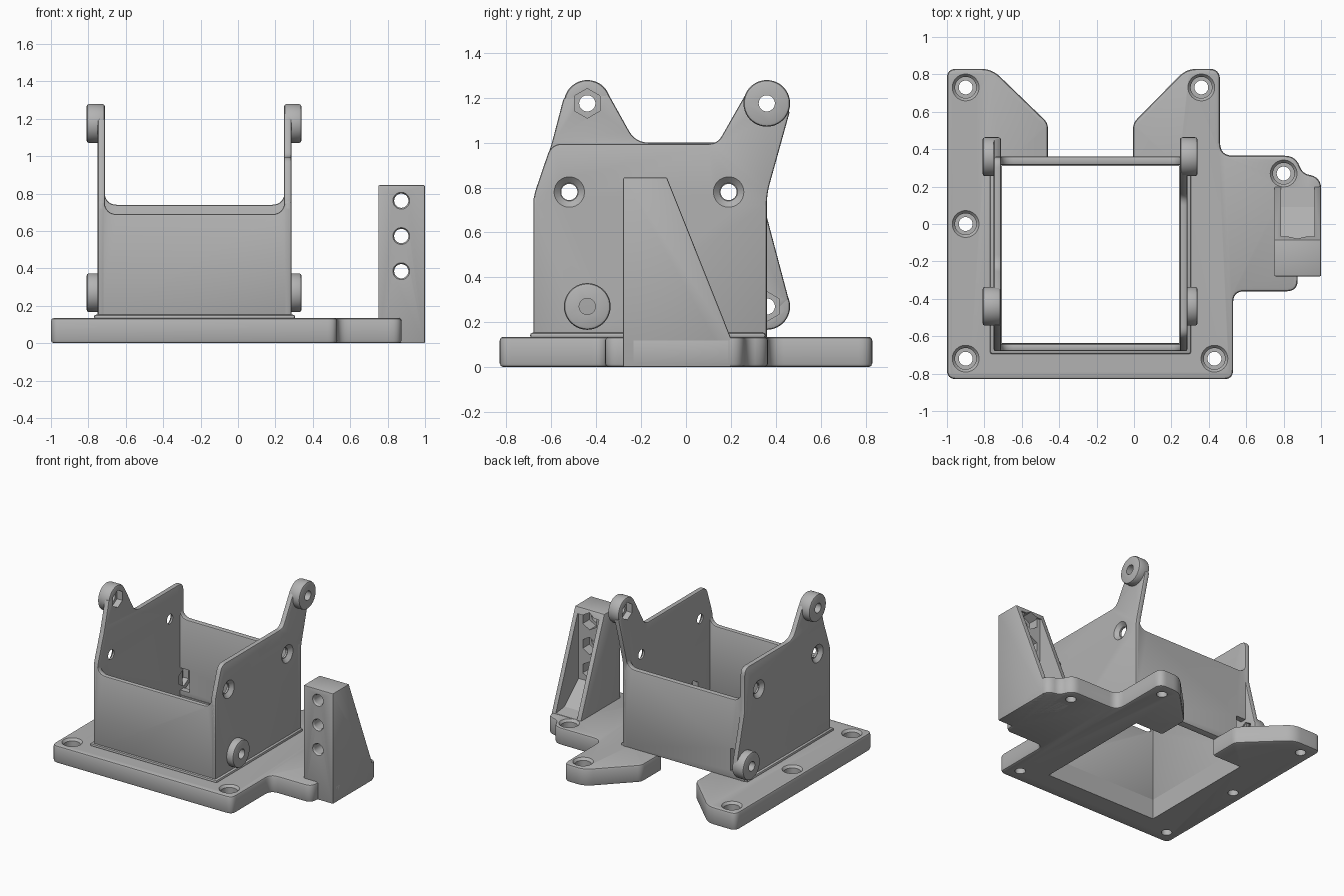
import bpy, bmesh
from mathutils import Vector, Matrix

cube = bpy.data.objects.get("Cube")
if cube:
    bpy.data.objects.remove(cube, do_unlink=True)

grey = bpy.data.materials.new("plain grey")
grey.use_nodes = True
GREY = (0.45, 0.45, 0.45, 1)
grey.diffuse_color = GREY
grey.node_tree.nodes["Principled BSDF"].inputs["Base Color"].default_value = GREY


def rounded(points):
    """Replace each (a, b, radius) corner by a short curve."""
    out = []
    for i, p in enumerate(points):
        c = Vector(p[:2])
        if len(p) < 3:
            out.append(c)
            continue
        before, after = Vector(points[i - 1][:2]), Vector(points[(i + 1) % len(points)][:2])
        a = c + (before - c).normalized() * p[2]
        b = c + (after - c).normalized() * p[2]
        for k in range(7):
            t = k / 6
            out.append(a * (1 - t) ** 2 + c * 2 * t * (1 - t) + b * t * t)
    return out


def add_prism(bm, points, axis, lo, hi):
    """Extrude a closed outline along an axis."""
    place = {"x": lambda p, h: (h, p.x, p.y),
             "y": lambda p, h: (p.x, h, p.y),
             "z": lambda p, h: (p.x, p.y, h)}[axis]
    outline = rounded(points)
    low = [bm.verts.new(place(p, lo)) for p in outline]
    high = [bm.verts.new(place(p, hi)) for p in outline]
    faces = [bm.faces.new(low), bm.faces.new(high)]
    for i in range(len(low)):
        faces.append(bm.faces.new((low[i - 1], low[i], high[i], high[i - 1])))
    bmesh.ops.recalc_face_normals(bm, faces=faces)


def add_rod(bm, start, end, r0, r1=None, sides=40):
    """Cylinder, cone or hexagon between two points."""
    a, b = Vector(start), Vector(end)
    d = b - a
    m = Matrix.Translation((a + b) / 2) @ d.to_track_quat("Z", "Y").to_matrix().to_4x4()
    bmesh.ops.create_cone(bm, cap_ends=True, segments=sides, radius1=r0,
                          radius2=r0 if r1 is None else r1, depth=d.length, matrix=m)


def box(a0, a1, b0, b1):
    return [(a0, b0), (a1, b0), (a1, b1), (a0, b1)]


def make(name, bm):
    mesh = bpy.data.meshes.new(name)
    bm.to_mesh(mesh)
    bm.free()
    mesh.materials.append(grey)
    ob = bpy.data.objects.new(name, mesh)
    bpy.context.collection.objects.link(ob)
    return ob


def apply(ob, mod):
    bpy.ops.object.select_all(action="DESELECT")
    ob.select_set(True)
    bpy.context.view_layer.objects.active = ob
    bpy.ops.object.modifier_apply(modifier=mod.name)


def bevelled(ob, width):
    mod = ob.modifiers.new("edge", "BEVEL")
    mod.width, mod.segments = width, 2
    mod.limit_method, mod.angle_limit = "ANGLE", 0.7
    apply(ob, mod)
    return ob


def prism(name, points, axis, lo, hi, bevel=0.01):
    bm = bmesh.new()
    add_prism(bm, points, axis, lo, hi)
    return bevelled(make(name, bm), bevel)


def cut(cutter, *targets):
    cutter.hide_render = True
    for ob in targets:
        mod = ob.modifiers.new("cut", "BOOLEAN")
        mod.operation, mod.solver, mod.object = "DIFFERENCE", "EXACT", cutter
        mod.use_self = True
        apply(ob, mod)
    bpy.data.objects.remove(cutter, do_unlink=True)


# Base plate and the low flange around the box
plate = prism("base_plate", [
    (-1, -0.83, 0.05), (0.53, -0.83, 0.05), (0.53, -0.36, 0.06), (0.875, -0.36, 0.06),
    (0.875, -0.25), (1, -0.25), (1, 0.25, 0.06), (0.9, 0.27, 0.04), (0.865, 0.365, 0.06),
    (0.46, 0.365, 0.07), (0.46, 0.83, 0.06), (0.28, 0.83, 0.06), (-0.005, 0.54, 0.03),
    (-0.005, 0.29), (-0.46, 0.29), (-0.46, 0.54, 0.03), (-0.76, 0.83, 0.06),
    (-1, 0.83, 0.05)], "z", 0, 0.135, 0.016)
flange = prism("box_flange", box(-0.77, 0.305, -0.695, 0.355), "z", 0.128, 0.153, 0.012)

bm = bmesh.new()
add_prism(bm, box(-0.705, 0.24, -0.635, 0.31), "z", -0.1, 0.3)
cut(make("opening_cutter", bm), plate, flange)

# Countersunk screw holes in the plate
bm = bmesh.new()
for x, y in [(-0.9, 0.73), (-0.9, 0), (-0.9, -0.72), (0.43, -0.72), (0.36, 0.73), (0.8, 0.27)]:
    add_rod(bm, (x, y, -0.1), (x, y, 0.2), 0.037)
    add_rod(bm, (x, y, 0.05), (x, y, 0.2), 0.057)
    add_rod(bm, (x, y, 0.115), (x, y, 0.145), 0.055, 0.08)
cut(make("plate_hole_cutter", bm), plate)

# Side walls with their ears
right_wall = prism("right_wall", [
    (-0.68, 0.1), (-0.68, 0.76, 0.04), (-0.6, 0.99, 0.03), (-0.545, 1.2), (-0.44, 1.22),
    (-0.345, 1.215), (-0.225, 1, 0.06), (0.36, 1, 0.06), (0.36, 0.67), (0.458, 0.3),
    (0.36, 0.2), (0.36, 0.1)], "x", -0.75, -0.71)
left_wall = prism("left_wall", [
    (-0.68, 0.1), (-0.68, 0.76, 0.04), (-0.6, 0.995, 0.05), (0.14, 0.995, 0.04),
    (0.275, 1.232), (0.36, 1.22), (0.463, 1.14), (0.36, 0.77, 0.05), (0.36, 0.1)],
    "x", 0.245, 0.285)


# Low front and back walls with rounded inner corners
def cross_wall(name, y0, y1, bottom, top):
    return prism(name, [
        (-0.75, bottom), (0.285, bottom), (0.285, top + 0.07), (0.25, top + 0.07),
        (0.24, top, 0.06), (-0.705, top, 0.06), (-0.715, top + 0.07),
        (-0.75, top + 0.07)], "y", y0, y1)


front_wall = cross_wall("front_wall", -0.68, -0.64, 0.1, 0.69)
back_wall = cross_wall("back_wall", 0.315, 0.36, 0.13, 0.74)

# Round bosses, each with a through hole and a hexagonal nut pocket inside
for side, wall, inner, outer, spots in [
        ("right", right_wall, -0.711, -0.81, [(-0.44, 1.175), (0.36, 0.27)]),
        ("left", left_wall, 0.246, 0.34, [(0.36, 1.175), (-0.44, 0.27)])]:
    s = 1 if outer > inner else -1
    bosses = []
    for (y, z), place in zip(spots, ("upper", "lower")):
        bm = bmesh.new()
        add_rod(bm, (inner, y, z), (outer, y, z), 0.104)
        bosses.append(bevelled(make(f"{side}_{place}_boss", bm), 0.014))
    bm = bmesh.new()
    for y, z in spots:
        add_rod(bm, (inner - s * 0.1, y, z), (outer + s * 0.1, y, z), 0.036)
        add_rod(bm, (inner - s * 0.1, y, z), (inner + s * 0.045, y, z), 0.066, sides=6)
    for y in (-0.52, 0.19):
        face = inner + s * 0.039
        add_rod(bm, (inner - s * 0.1, y, 0.78), (face + s * 0.1, y, 0.78), 0.036)
        add_rod(bm, (face - s * 0.026, y, 0.78), (face + s * 0.004, y, 0.78), 0.04, 0.072)
    cut(make(f"{side}_hole_cutter", bm), wall, *bosses)

# Nut access slot in the back wall
bm = bmesh.new()
add_prism(bm, box(-0.72, -0.63, 0.19, 0.36), "y", 0.25, 0.45)
cut(make("slot_cutter", bm), back_wall)

# Bracket tower, hollow at the back between two gussets
tower = prism("bracket_tower", [
    (-0.28, 0), (-0.28, 0.845), (-0.085, 0.845), (0.2, 0.13), (0.2, 0)],
    "x", 0.75, 1, 0.007)
bm = bmesh.new()
add_prism(bm, [(-0.08, 0.3), (-0.08, 0.8), (0.4, 0.8), (0.4, 0.137), (0.2, 0.137),
               (0.09, 0.15)], "x", 0.785, 0.965)
cut(make("tower_pocket_cutter", bm), tower)
bm = bmesh.new()
for z in (0.385, 0.573, 0.762):
    add_rod(bm, (0.873, -0.4, z), (0.873, 0, z), 0.038)
    add_rod(bm, (0.873, -0.285, z), (0.873, -0.265, z), 0.048, 0.036)
    add_rod(bm, (0.873, -0.16, z), (0.873, 0.1, z), 0.066, sides=6)
cut(make("tower_hole_cutter", bm), tower)

# Smooth round surfaces, keep edges crisp
bpy.ops.object.select_all(action="DESELECT")
for ob in (o for o in bpy.context.collection.objects if o.type == "MESH"):
    ob.select_set(True)
    bpy.context.view_layer.objects.active = ob
bpy.ops.object.shade_smooth_by_angle(angle=0.5)
